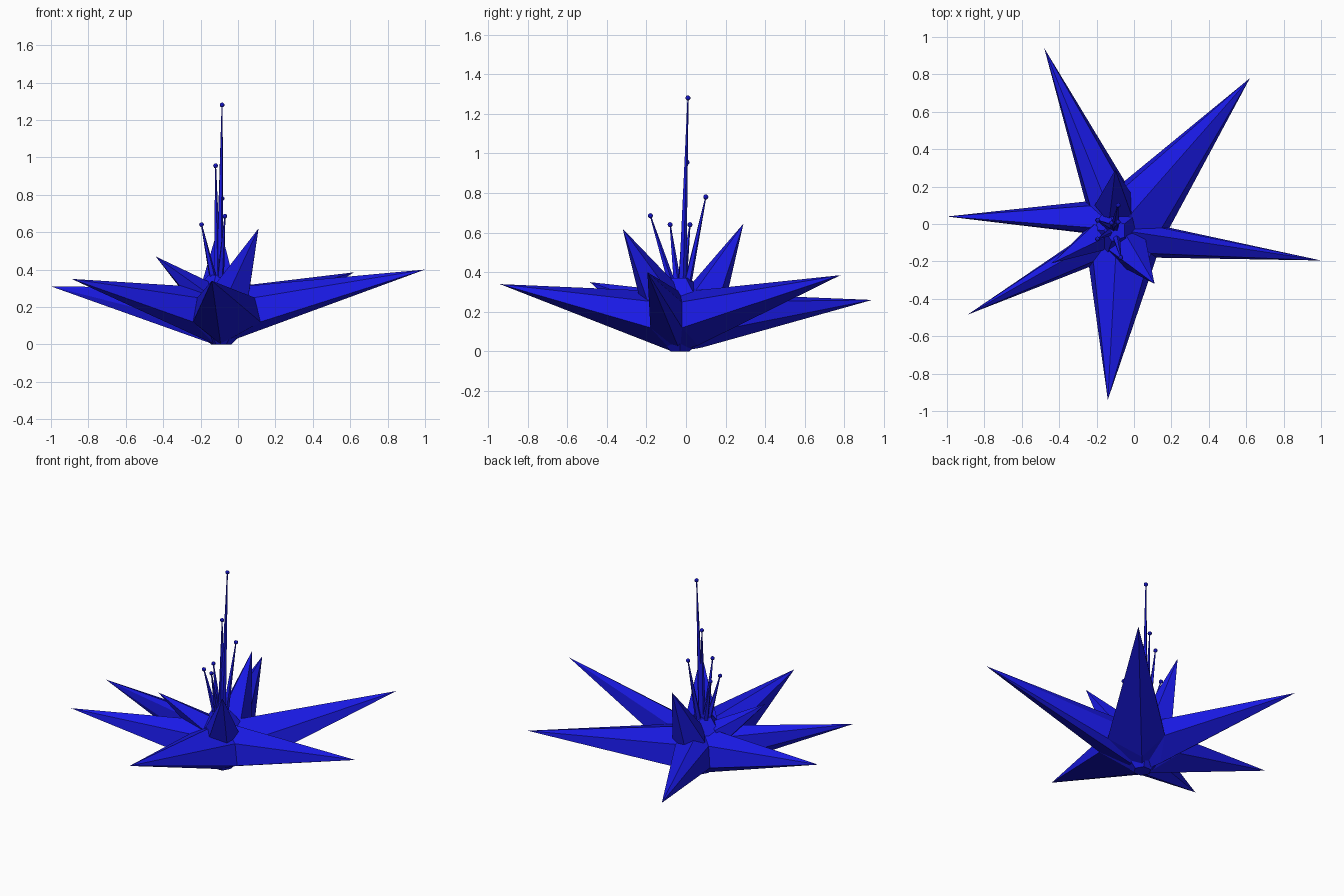
import bpy, bmesh, math
from mathutils import Vector

if "Cube" in bpy.data.objects:
    bpy.data.objects.remove(bpy.data.objects["Cube"])

blue = bpy.data.materials.new("deep_blue")
blue.diffuse_color = (0.01, 0.01, 0.8, 1)
blue.use_nodes = True
blue.node_tree.nodes["Principled BSDF"].inputs["Base Color"].default_value = blue.diffuse_color


def finish(name, bm):
    bmesh.ops.recalc_face_normals(bm, faces=bm.faces)
    me = bpy.data.meshes.new(name)
    bm.to_mesh(me)
    bm.free()
    me.materials.append(blue)
    ob = bpy.data.objects.new(name, me)
    bpy.context.collection.objects.link(ob)
    return ob


def hull(name, pts):
    bm = bmesh.new()
    for p in pts:
        bm.verts.new(p)
    r = bmesh.ops.convex_hull(bm, input=bm.verts)
    junk = {g for g in r["geom_interior"] + r["geom_unused"] if isinstance(g, bmesh.types.BMVert)}
    bmesh.ops.delete(bm, geom=list(junk), context='VERTS')
    return finish(name, bm)


def ring(c, r, axis, n=5):
    q = Vector(axis).to_track_quat('Z', 'Y')
    return [Vector(c) + q @ Vector((r * math.cos(2 * math.pi * i / n),
                                    r * math.sin(2 * math.pi * i / n), 0)) for i in range(n)]


def taper(name, a, b, r0, r1, n=5):
    a, b = Vector(a), Vector(b)
    return hull(name, ring(a, r0, b - a, n) + (ring(b, r1, b - a, n) if r1 else [b]))


centre = Vector((-0.09, -0.03, 0))

# outer petals, clockwise from the left, meeting in shared valleys
tips = [(-1, 0.04, 0.31), (-0.48, 0.94, 0.26), (0.62, 0.78, 0.385),
        (1, -0.195, 0.40), (-0.14, -0.94, 0.34), (-0.89, -0.485, 0.35)]
valleys = [(-0.25, -0.05), (-0.26, 0.12), (-0.05, 0.23), (0.19, -0.02), (0.12, -0.18), (-0.24, -0.23)]
keel = [(0.04, 0.0), (0.12, 0.02), (0.12, 0.03), (0.15, 0.06), (0.04, 0.0), (0.04, 0.0)]
for i, t in enumerate(tips):
    d = (Vector(t) - centre)
    d.z = 0
    d.normalize()
    pts = [t, centre + d * 0.14 + Vector((0, 0, 0.29)),
           centre + d * keel[i][0] + Vector((0, 0, keel[i][1])),
           centre + Vector((0, 0, 0.3)), centre]
    for v in (valleys[i], valleys[(i + 1) % 6]):
        side = Vector((v[0], v[1], 0))
        pts += [side + Vector((0, 0, 0.12)), side.lerp(centre, 0.15) + Vector((0, 0, 0.25))]
    hull("outer_petal", pts)

# base and central bud
hull("base", ring(centre, 0.055, (0, 0, 1), 6) + ring(centre + Vector((0, 0, 0.1)), 0.15, (0, 0, 1), 6))
hull("bud", ring((-0.1, -0.03, 0.28), 0.13, (0, 0, 1)) + ring((-0.1, -0.035, 0.37), 0.06, (0, 0, 1)))

# upright inner petals
for base, tip, r in [((-0.03, -0.13, 0.27), (0.11, -0.32, 0.62), 0.11),
                     ((-0.1, 0.10, 0.27), (-0.1, 0.29, 0.645), 0.11),
                     ((-0.20, -0.07, 0.27), (-0.44, -0.21, 0.47), 0.08)]:
    taper("inner_petal", base, tip, r, 0)

# stamens with ball ends
for p in [(-0.085, 0.01, 1.28), (-0.12, 0.005, 0.955), (-0.085, 0.1, 0.78),
          (-0.07, -0.18, 0.685), (-0.195, 0.02, 0.64), (-0.195, -0.08, 0.64)]:
    tip = Vector(p)
    foot = Vector((-0.105, -0.03, 0)).lerp(tip, 0.3)
    foot.z = 0.35
    taper("stamen", foot, tip, 0.02, 0.003)
    bm = bmesh.new()
    bmesh.ops.create_icosphere(bm, subdivisions=2, radius=0.013)
    bmesh.ops.translate(bm, verts=bm.verts, vec=tip)
    finish("stamen_ball", bm)
